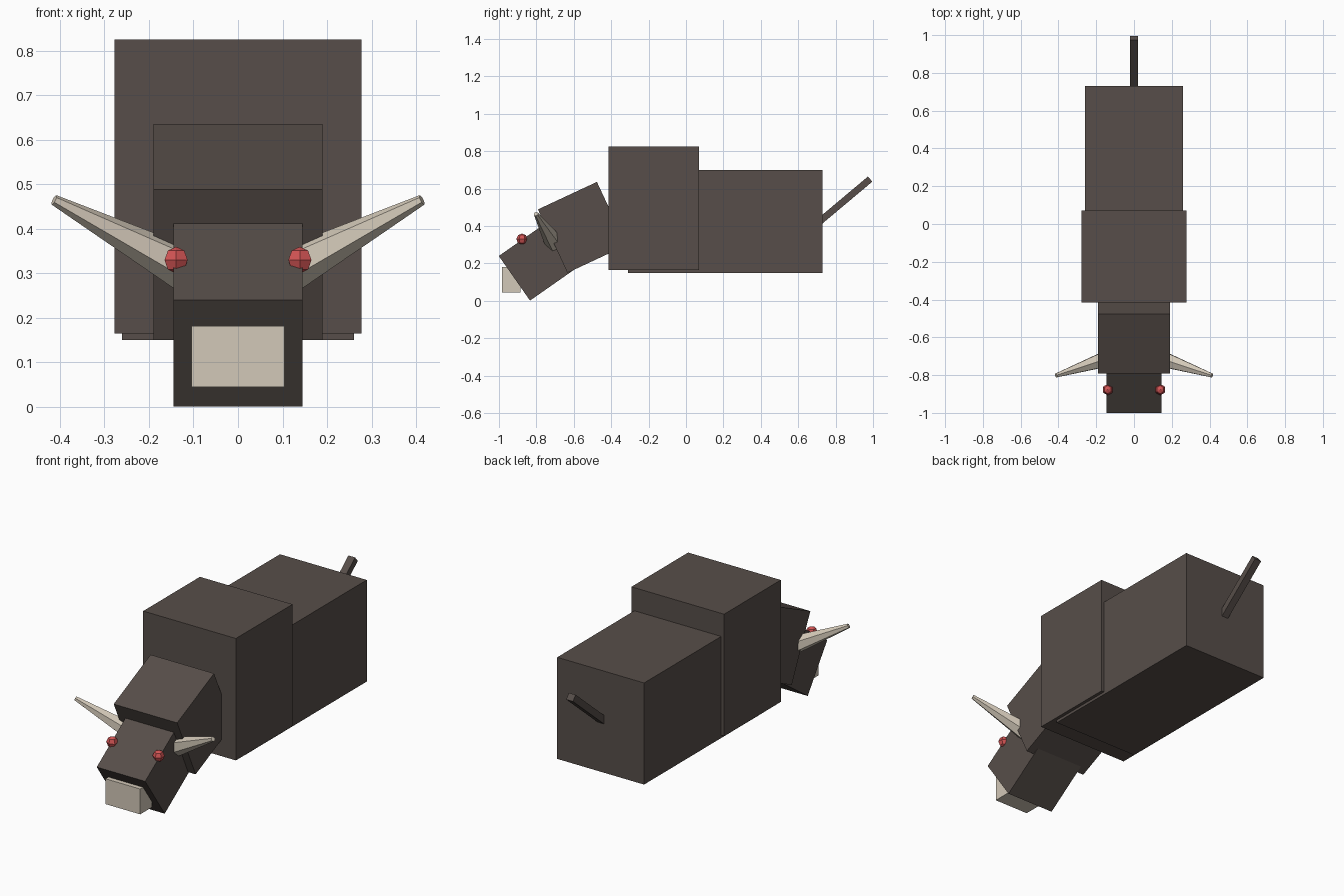
import bpy
from math import radians
from mathutils import Vector

old = bpy.data.objects.get("Cube")
if old:
    bpy.data.objects.remove(old, do_unlink=True)


def material(name, rgb):
    m = bpy.data.materials.new(name)
    m.use_nodes = True
    m.diffuse_color = (*rgb, 1)
    m.node_tree.nodes["Principled BSDF"].inputs["Base Color"].default_value = (*rgb, 1)
    return m


hide = material("dark brown hide", (0.095, 0.076, 0.067))
ivory = material("ivory", (0.65, 0.58, 0.48))
red = material("red eye", (0.65, 0.09, 0.09))


def finish(name, mat):
    ob = bpy.context.object
    ob.name = name
    ob.data.materials.append(mat)
    return ob


def box(name, center, size, mat, tilt=0):
    """Box with its size applied, pitched about the x axis."""
    bpy.ops.mesh.primitive_cube_add(size=1, location=center, rotation=(radians(tilt), 0, 0))
    ob = finish(name, mat)
    ob.scale = size
    bpy.ops.object.transform_apply(location=False, rotation=False, scale=True)
    return ob


# Trunk
box("body", (0, 0.21, 0.425), (0.52, 1.04, 0.55), hide)
box("shoulder_hump", (0, -0.172, 0.495), (0.555, 0.485, 0.66), hide)

# Neck and head step down towards the front
box("neck", (0, -0.555, 0.393), (0.38, 0.348, 0.374), hide, 25)
box("head", (0, -0.77, 0.224), (0.29, 0.36, 0.291), hide, 35)
box("muzzle", (0, -0.935, 0.113), (0.208, 0.1, 0.137), ivory)

# Raised tail
box("tail", (0, 0.839, 0.529), (0.04, 0.38, 0.036), hide, 40)

# Horns and eyes on both sides
for side, label in ((1, "left"), (-1, "right")):
    base = Vector((side * 0.1, -0.698, 0.3))
    tip = Vector((side * 0.413, -0.802, 0.465))
    bpy.ops.mesh.primitive_cone_add(vertices=6, radius1=0.054, radius2=0.012,
                                    depth=(tip - base).length, location=(base + tip) / 2)
    horn = finish(label + "_horn", ivory)
    horn.rotation_euler = (tip - base).to_track_quat("Z", "Y").to_euler()

    bpy.ops.mesh.primitive_uv_sphere_add(segments=6, ring_count=4, radius=0.03,
                                         location=(side * 0.139, -0.877, 0.33))
    finish(label + "_eye", red)
